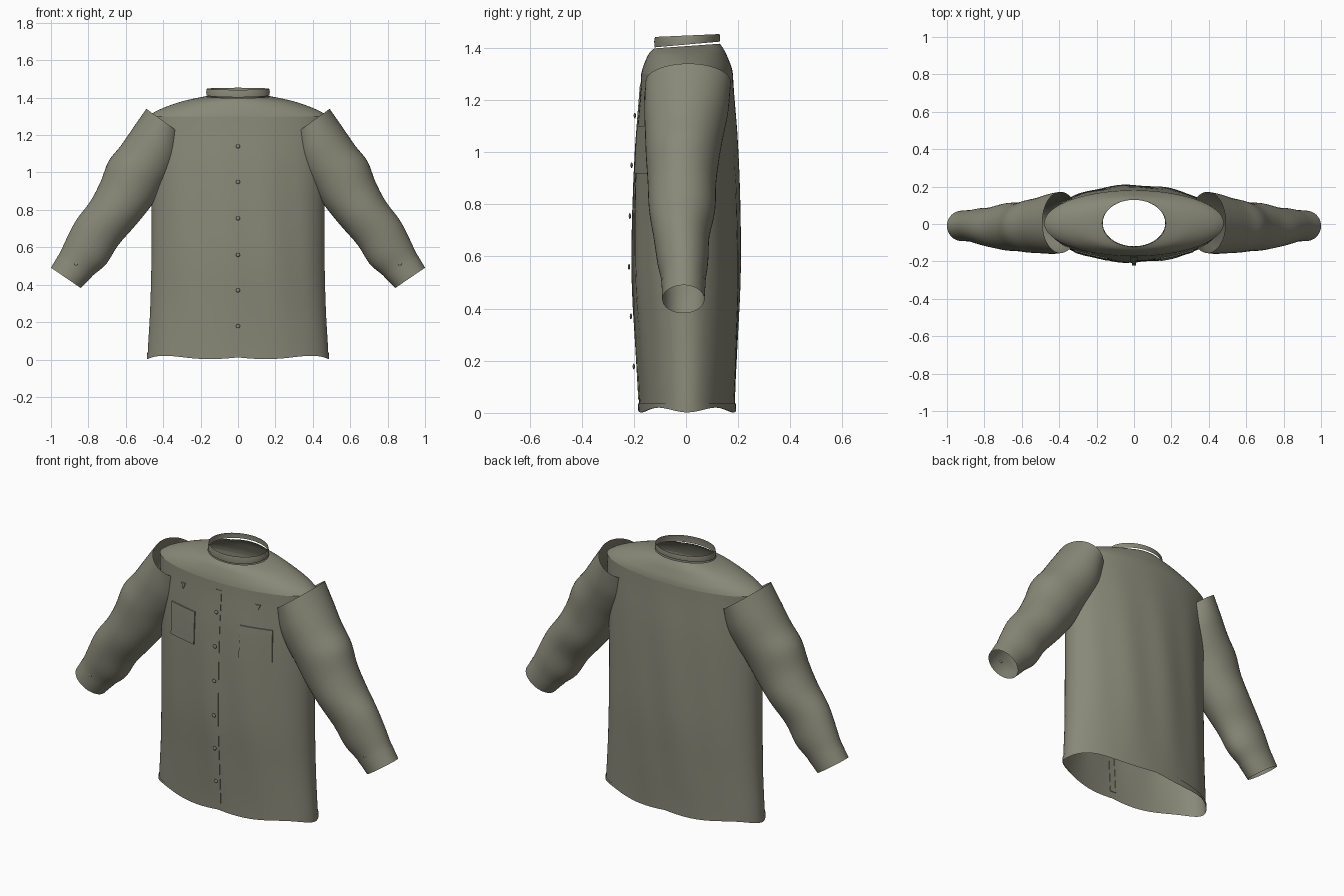
import bpy, bmesh, math
from mathutils import Vector

if "Cube" in bpy.data.objects:
    bpy.data.objects.remove(bpy.data.objects["Cube"])

olive = bpy.data.materials.new("olive cloth")
olive.diffuse_color = (0.25, 0.25, 0.19, 1)
olive.use_nodes = True
olive.node_tree.nodes["Principled BSDF"].inputs["Base Color"].default_value = olive.diffuse_color


def finish(name, bm, angle=40):
    bmesh.ops.recalc_face_normals(bm, faces=bm.faces[:])
    mesh = bpy.data.meshes.new(name)
    bm.to_mesh(mesh)
    bm.free()
    ob = bpy.data.objects.new(name, mesh)
    mesh.materials.append(olive)
    bpy.context.collection.objects.link(ob)
    bpy.ops.object.select_all(action='DESELECT')
    ob.select_set(True)
    bpy.context.view_layer.objects.active = ob
    bpy.ops.object.shade_smooth_by_angle(angle=math.radians(angle))
    return ob


def loft(name, rings):
    """Open tube through a list of closed rings."""
    bm = bmesh.new()
    vs = [[bm.verts.new(p) for p in ring] for ring in rings]
    n = len(vs[0])
    for a, b in zip(vs, vs[1:]):
        for j in range(n):
            k = (j + 1) % n
            bm.faces.new((a[j], a[k], b[k], b[j]))
    return finish(name, bm)


def spline(keys, t):
    """Smooth value at t (in key steps) through a list of equal-length tuples."""
    i = min(int(t), len(keys) - 2)
    f = t - i
    p = [keys[max(0, min(len(keys) - 1, i + d))] for d in (-1, 0, 1, 2)]
    return [0.5 * (2 * b + (c - a) * f + (2 * a - 5 * b + 4 * c - d) * f * f
                   + (3 * b - a - 3 * c + d) * f ** 3) for a, b, c, d in zip(*p)]


N = 96
ANGLES = [2 * math.pi * j / N for j in range(N)]

# Torso sections: half width, front y, back y, every 0.26 of height
BODY = [(0.484, -0.178, 0.187), (0.470, -0.190, 0.198), (0.463, -0.204, 0.208),
        (0.462, -0.203, 0.206), (0.468, -0.193, 0.197), (0.480, -0.172, 0.180)]


def body_point(ang, z):
    a, f, b = spline(BODY, max(0, min(5, z / 0.26)))
    s, c = math.sin(ang), math.cos(ang)
    fold = 0.004 * math.sin(math.pi * min(1, max(0, z / 1.3))) * math.sin(11 * ang + 2.5 * z) * abs(s)
    return Vector((a * c, (f + b) / 2 + ((b - f) / 2 + fold) * s, z))


def front_point(x, z, lift):
    a = spline(BODY, z / 0.26)[0]
    p = body_point(-math.acos(x / a), z)
    p.y -= lift
    return p


def hem_z(ang):
    q = math.asin(min(1, abs(math.sin(ang))))
    return 0.011 - 0.009 * math.cos(5 * q)


# Torso with wavy bottom edge
rings = [[body_point(a, hem_z(a)) for a in ANGLES]]
rings += [[body_point(a, 0.04 + 1.26 * i / 28) for a in ANGLES] for i in range(29)]
loft("torso", rings)

# Hem band
loft("hem_band", [[body_point(a, z if z else hem_z(a)) * 1.0 + Vector((0.003 * math.cos(a), 0.005 * math.sin(a), 0))
                   for a in ANGLES] for z in (0, 0.036)])

# Shoulder yoke: half width, front y, back y, front z, back z
YOKE = [(0.480, -0.172, 0.180, 1.300, 1.300), (0.445, -0.166, 0.175, 1.323, 1.325),
        (0.380, -0.156, 0.163, 1.350, 1.356), (0.285, -0.141, 0.149, 1.380, 1.388),
        (0.170, -0.122, 0.130, 1.398, 1.416)]


def oval(a, f, b, zf, zb):
    return [Vector((a * math.cos(t), (f + b) / 2 + (b - f) / 2 * math.sin(t),
                    (zf + zb) / 2 + (zb - zf) / 2 * math.sin(t))) for t in ANGLES]


loft("shoulder_yoke", [oval(*spline(YOKE, i / 3)) for i in range(13)])

# Standing collar
loft("collar", [oval(0.169, -0.121, 0.130, 1.402, 1.424), oval(0.170, -0.122, 0.131, 1.425, 1.440),
                oval(0.167, -0.119, 0.129, 1.442, 1.453)])

# Sleeve sections: outer x z, inner x z, front y, back y
SLEEVE = [(0.490, 1.340, 0.295, 1.200, -0.155, 0.172), (0.560, 1.240, 0.308, 1.085, -0.160, 0.163),
          (0.625, 1.145, 0.345, 1.000, -0.157, 0.145), (0.692, 1.060, 0.400, 0.920, -0.154, 0.130),
          (0.735, 0.950, 0.465, 0.820, -0.147, 0.116), (0.790, 0.845, 0.550, 0.715, -0.142, 0.112),
          (0.865, 0.745, 0.640, 0.612, -0.125, 0.090), (0.915, 0.650, 0.705, 0.510, -0.110, 0.085),
          (0.955, 0.565, 0.775, 0.450, -0.094, 0.075), (0.999, 0.490, 0.842, 0.383, -0.090, 0.070)]


def sleeve_ring(t, side, grow=0.0):
    ox, oz, ix, iz, f, b = spline(SLEEVE, t)
    mid = Vector(((ox + ix) / 2, (f + b) / 2, (oz + iz) / 2))
    across = Vector(((ox - ix) / 2, 0, (oz - iz) / 2)) * (1 + grow)
    depth = Vector((0, (b - f) / 2 * (1 + grow), 0))
    pts = [mid + across * math.cos(a) + depth * math.sin(a) for a in ANGLES[::2]]
    return [Vector((p.x * side, p.y, p.z)) for p in pts]


def plate(name, x0, x1, z0, z1, lift, taper=0.0):
    """Thin cloth panel that follows the chest; taper narrows it downward."""
    bm = bmesh.new()
    nx, nz = 8, 10
    layers = []
    for h in (-0.003, lift):
        grid = []
        for j in range(nz + 1):
            v = j / nz
            w = 1 - taper * (1 - v)
            cx = (x0 + x1) / 2
            grid.append([bm.verts.new(front_point(cx + (x1 - x0) * (i / nx - 0.5) * w,
                                                  z0 + (z1 - z0) * v, h)) for i in range(nx + 1)])
        layers.append(grid)
    low, top = layers
    for j in range(nz):
        for i in range(nx):
            bm.faces.new((top[j][i], top[j][i + 1], top[j + 1][i + 1], top[j + 1][i]))

    def rim(g):
        return (g[0][:-1] + [r[-1] for r in g[:-1]] + g[-1][:0:-1] + [r[0] for r in g[:0:-1]])
    rl, rt = rim(low), rim(top)
    for k in range(len(rl)):
        m = (k + 1) % len(rl)
        bm.faces.new((rl[k], rl[m], rt[m], rt[k]))
    return finish(name, bm)


def button(name, centre, radius):
    bm = bmesh.new()
    bmesh.ops.create_uvsphere(bm, u_segments=16, v_segments=8, radius=radius)
    bmesh.ops.scale(bm, vec=(1, 0.4, 1), verts=bm.verts[:])
    bmesh.ops.translate(bm, vec=centre, verts=bm.verts[:])
    return finish(name, bm)


for side, label in ((-1, "right"), (1, "left")):
    loft(label + "_sleeve", [sleeve_ring(i / 4, side) for i in range(37)])
    # Cuff band and its button
    loft(label + "_cuff", [sleeve_ring(t, side, 0.015) for t in (8.1, 8.4, 8.7, 9)])
    button(label + "_cuff_button", (0.866 * side, -0.093, 0.51), 0.008)
    # Chest pocket and collar tip
    x0, x1 = sorted((0.142 * side, 0.318 * side))
    plate(label + "_pocket", x0, x1, 0.918, 1.10, 0.006)
    plate(label + "_collar_tip", 0.235 * side - 0.014, 0.235 * side + 0.014, 1.20, 1.23, 0.006, 0.9)

# Button placket and front buttons
plate("placket", -0.019, 0.019, 0.05, 1.26, 0.003)
for i, z in enumerate((1.14, 0.95, 0.755, 0.56, 0.37, 0.178)):
    button("front_button_%d" % (i + 1), front_point(0, z, 0.013), 0.011)
